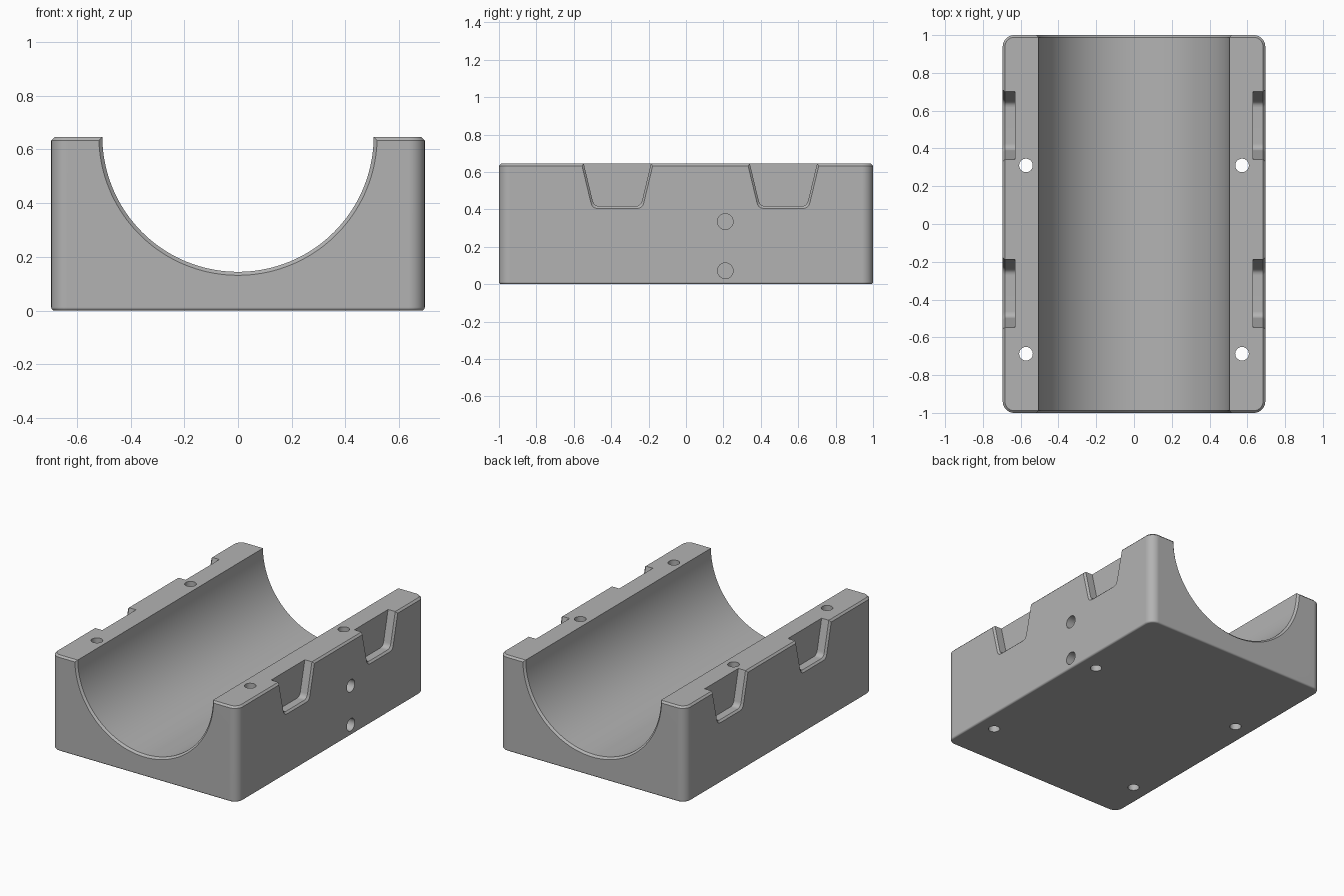
import bpy, bmesh, math
from mathutils import Vector

cube = bpy.data.objects.get("Cube")
if cube:
    bpy.data.objects.remove(cube, do_unlink=True)

HX, HY, TOP = 0.695, 1.0, 0.645
EDGE = 0.012

grey = bpy.data.materials.new("plain grey")
grey.use_nodes = True
grey.diffuse_color = (0.45, 0.45, 0.45, 1)
grey.node_tree.nodes["Principled BSDF"].inputs["Base Color"].default_value = grey.diffuse_color


def loft(name, rings):
    """Closed solid skinned through matching rings of points."""
    bm = bmesh.new()
    rows = [[bm.verts.new(p) for p in ring] for ring in rings]
    n = len(rows[0])
    for a, b in zip(rows, rows[1:]):
        for i in range(n):
            bm.faces.new((a[i], a[(i + 1) % n], b[(i + 1) % n], b[i]))
    bm.faces.new(rows[0][::-1])
    bm.faces.new(rows[-1])
    bmesh.ops.recalc_face_normals(bm, faces=bm.faces)
    mesh = bpy.data.meshes.new(name)
    bm.to_mesh(mesh)
    bm.free()
    mesh.materials.append(grey)
    obj = bpy.data.objects.new(name, mesh)
    bpy.context.collection.objects.link(obj)
    return obj


def rounded_rect(inset, z, radius=0.06, steps=8):
    """Plan outline of the block at one height."""
    pts = []
    r = radius - inset
    for k, (sx, sy) in enumerate([(1, 1), (-1, 1), (-1, -1), (1, -1)]):
        for i in range(steps + 1):
            t = math.pi / 2 * (k + i / steps)
            pts.append((sx * (HX - radius) + r * math.cos(t),
                        sy * (HY - radius) + r * math.sin(t), z))
    return pts


def circle(centre, radius, axis, n):
    """Ring of points around an axis named X, Y or Z."""
    pts = []
    for i in range(n):
        c, s = (radius * f(2 * math.pi * i / n) for f in (math.cos, math.sin))
        off = {"X": (0, c, s), "Y": (c, 0, s), "Z": (c, s, 0)}[axis]
        pts.append(Vector(centre) + Vector(off))
    return pts


def pocket_outline(x, y, grow):
    """Trapezoid narrowing downward, with rounded lower corners."""
    top, floor, fillet = TOP + 0.1, 0.417 - grow, 0.03
    slope = 0.24
    half = lambda z: 0.125 + grow + slope * (z - 0.417)
    right = [(half(top), top), (half(floor + fillet), floor + fillet)]
    corner = half(floor)
    for t in (0.25, 0.5, 0.75, 1):
        a, b, c = (1 - t) ** 2, 2 * t * (1 - t), t * t
        right.append((a * right[1][0] + b * corner + c * (corner - fillet),
                      a * (floor + fillet) + (b + c) * floor))
    side = right + [(-h, z) for h, z in reversed(right)]
    return [(x, y + h, z) for h, z in side]


# Block with rounded bottom edge and chamfered top edge
rings = []
for i in range(5):
    t = math.pi / 2 * i / 4
    rings.append(rounded_rect(EDGE * (1 - math.sin(t)), EDGE * (1 - math.cos(t))))
rings += [rounded_rect(0, TOP - EDGE), rounded_rect(EDGE, TOP)]
block = loft("cradle_block", rings)

# Half-round trough flared at both ends
cutters = []
flare = [(-HY - 0.05, 0.568), (-HY + 0.013, 0.505), (HY - 0.013, 0.505), (HY + 0.05, 0.568)]
cutters.append(loft("trough_cutter", [circle((0, y, 0.649), r, "Y", 144) for y, r in flare]))

for side in (-1, 1):
    # Side pockets with chamfered mouths
    for y in (-0.367, 0.521):
        cutters.append(loft("pocket_cutter", [
            pocket_outline(side * x, y, g)
            for x, g in ((0.63, 0), (HX - EDGE, 0), (HX, EDGE), (HX + 0.05, EDGE))]))
    # Vertical through bolt holes
    for y in (-0.687, 0.31):
        cutters.append(loft("bolt_hole_cutter", [
            circle((side * 0.572, y, z), 0.036, "Z", 32) for z in (-0.1, TOP + 0.1)]))

# Blind holes in one flank
for z in (0.072, 0.335):
    cutters.append(loft("flank_hole_cutter", [
        circle((x, 0.21, z), 0.042, "X", 32) for x in (0.5, HX + 0.1)]))

bpy.context.view_layer.objects.active = block
block.select_set(True)
for cutter in cutters:
    mod = block.modifiers.new("cut", "BOOLEAN")
    mod.operation = "DIFFERENCE"
    mod.solver = "EXACT"
    mod.object = cutter
    bpy.ops.object.modifier_apply(modifier=mod.name)
    bpy.data.objects.remove(cutter, do_unlink=True)

# Smooth curved walls, crisp edges, flat large faces
bpy.ops.object.select_all(action="DESELECT")
block.select_set(True)
bpy.ops.object.shade_smooth_by_angle(angle=math.radians(28))
weighted = block.modifiers.new("weighted normals", "WEIGHTED_NORMAL")
weighted.keep_sharp = True
